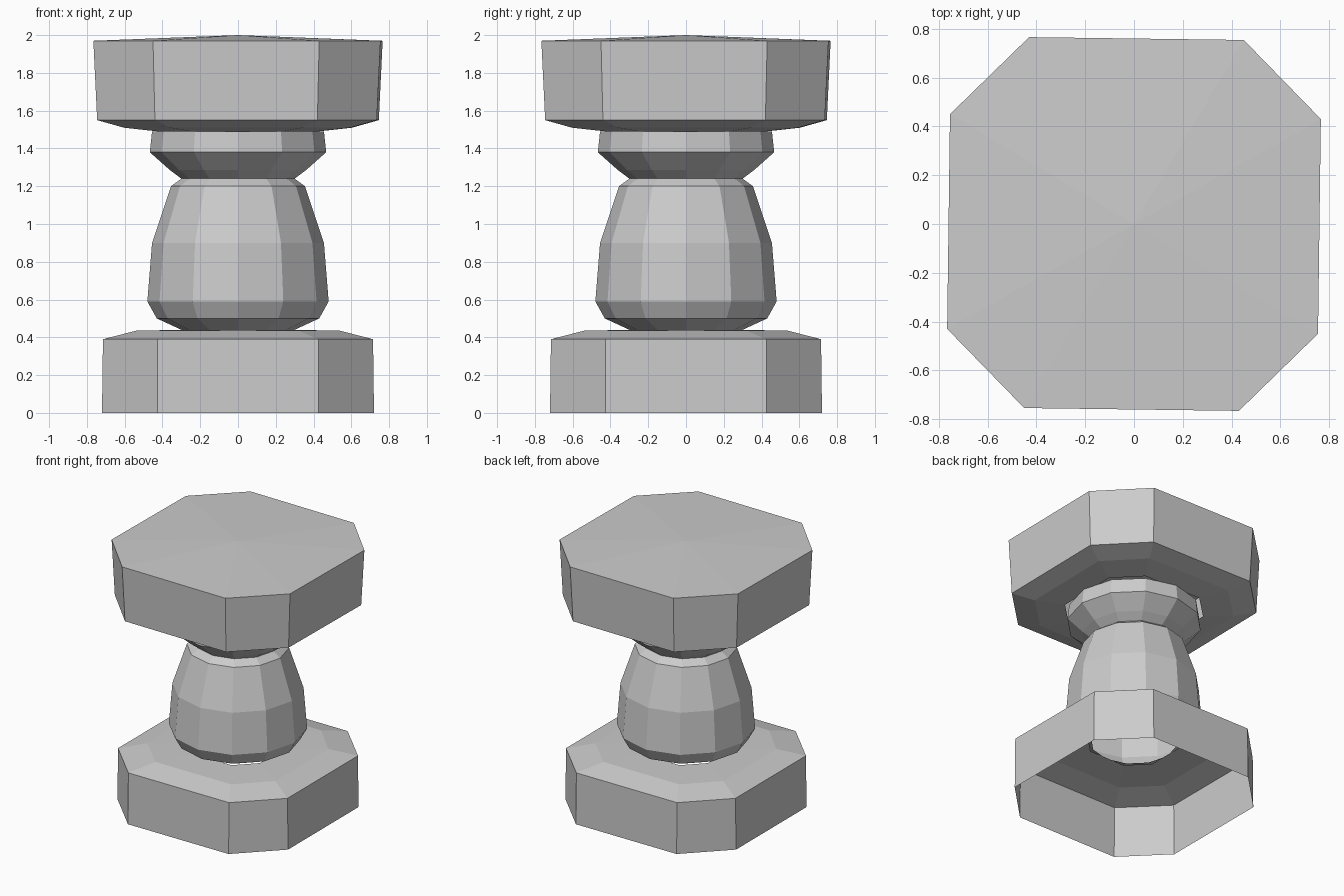
import bpy, bmesh
from math import cos, sin, pi

if "Cube" in bpy.data.objects:
    bpy.data.objects.remove(bpy.data.objects["Cube"])


def octagon(half, corner, z, twist=0.0):
    """Chamfered square ring, slightly turned about z."""
    pts = [(half, -corner), (half, corner), (corner, half), (-corner, half),
           (-half, corner), (-half, -corner), (-corner, -half), (corner, -half)]
    c, s = cos(twist), sin(twist)
    return [(x * c - y * s, x * s + y * c, z) for x, y in pts]


def circle(r, z, n=12):
    return [(r * cos(2 * pi * i / n), r * sin(2 * pi * i / n), z) for i in range(n)]


def loft(name, rings, apex=None):
    """Skin consecutive rings (bottom to top), optionally closing with a fan."""
    bm = bmesh.new()
    loops = [[bm.verts.new(p) for p in ring] for ring in rings]
    n = len(loops[0])
    for a, b in zip(loops, loops[1:]):
        for i in range(n):
            j = (i + 1) % n
            bm.faces.new((a[i], a[j], b[j], b[i]))
    if apex:
        tip = bm.verts.new(apex)
        for i in range(n):
            bm.faces.new((loops[-1][i], loops[-1][(i + 1) % n], tip))
    mesh = bpy.data.meshes.new(name)
    bm.to_mesh(mesh)
    bm.free()
    obj = bpy.data.objects.new(name, mesh)
    bpy.context.collection.objects.link(obj)
    return obj


# Base plinth: hollow underneath, sloping in to the body
loft("base_plinth", [octagon(0.72, 0.425, 0.0),
                     octagon(0.715, 0.425, 0.39),
                     octagon(0.54, 0.32, 0.435),
                     octagon(0.29, 0.15, 0.44)])

# Twelve-sided bulbous body with neck and collar
profile = [(0.30, 0.44), (0.43, 0.50), (0.48, 0.59), (0.455, 0.90), (0.355, 1.20),
           (0.30, 1.24), (0.36, 1.285), (0.467, 1.38), (0.455, 1.49)]
loft("baluster_body", [circle(r, z) for r, z in profile])

# Top slab: bevelled underside, flared sides, shallow peaked top
t = -0.0132
loft("top_slab", [octagon(0.42, 0.24, 1.49, t),
                  octagon(0.60, 0.35, 1.51, t),
                  octagon(0.74, 0.43, 1.55, t),
                  octagon(0.76, 0.44, 1.97, t)], apex=(0, 0, 2.0))
